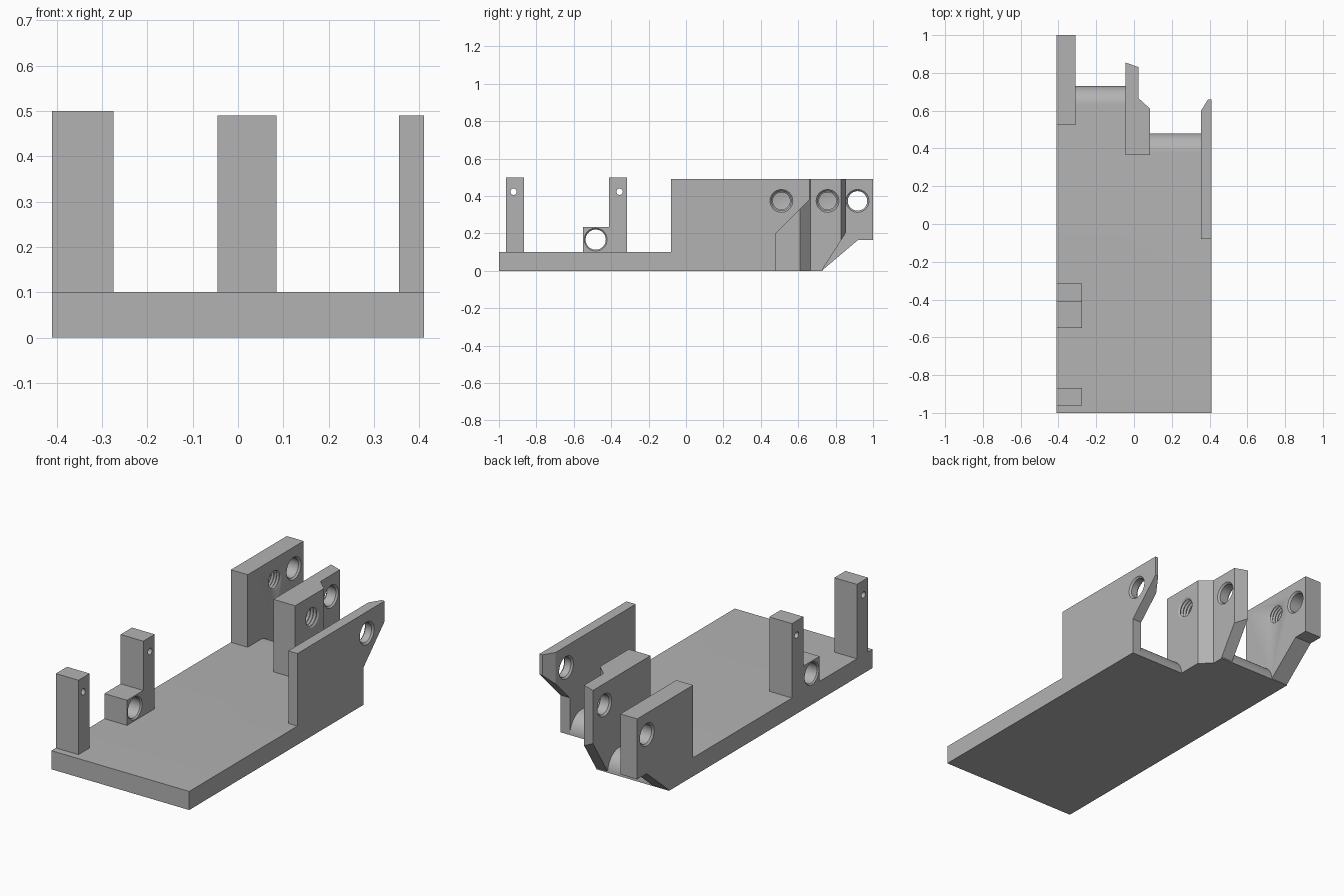
import bpy
import bmesh
import math

if "Cube" in bpy.data.objects:
    bpy.data.objects.remove(bpy.data.objects["Cube"], do_unlink=True)

grey = bpy.data.materials.new("plain grey")
grey.use_nodes = True
grey.diffuse_color = (0.45, 0.45, 0.45, 1)
grey.node_tree.nodes["Principled BSDF"].inputs["Base Color"].default_value = grey.diffuse_color


def finish(name, bm):
    bmesh.ops.recalc_face_normals(bm, faces=bm.faces)
    mesh = bpy.data.meshes.new(name)
    bm.to_mesh(mesh)
    bm.free()
    mesh.materials.append(grey)
    obj = bpy.data.objects.new(name, mesh)
    bpy.context.collection.objects.link(obj)
    return obj


def prism(name, points, offset):
    """Extrude a flat outline of 3D points by an offset vector."""
    bm = bmesh.new()
    face = bm.faces.new([bm.verts.new(p) for p in points])
    new = bmesh.ops.extrude_face_region(bm, geom=[face])["geom"]
    bmesh.ops.translate(bm, vec=offset, verts=[v for v in new if isinstance(v, bmesh.types.BMVert)])
    return finish(name, bm)


def side_prism(name, profile, x0, x1):
    return prism(name, [(x0, y, z) for y, z in profile], (x1 - x0, 0, 0))


def plan_prism(name, outline):
    return prism(name, [(x, y, -0.2) for x, y in outline], (0, 0, 1))


def lathe(profile, y, z, sides=40):
    """Turn an (x, radius) profile about an axis parallel to x."""
    bm = bmesh.new()
    rings = []
    for x, r in profile:
        angles = [2 * math.pi * i / sides for i in range(sides)]
        rings.append([bm.verts.new((x, y + r * math.cos(a), z + r * math.sin(a))) for a in angles])
    for a, b in zip(rings, rings[1:]):
        for i in range(sides):
            j = (i + 1) % sides
            bm.faces.new((a[i], a[j], b[j], b[i]))
    bm.faces.new(rings[0])
    bm.faces.new(rings[-1])
    return finish("hole_cutter", bm)


def boolean(obj, cutter, operation="DIFFERENCE"):
    cutter.hide_render = True
    mod = obj.modifiers.new("cut", "BOOLEAN")
    mod.operation = operation
    mod.solver = "EXACT"
    mod.object = cutter
    bpy.context.view_layer.objects.active = obj
    bpy.ops.object.modifier_apply(modifier=mod.name)
    bpy.data.objects.remove(cutter, do_unlink=True)


def through_hole(obj, x0, x1, y, z, r=0.052, rim=0.061):
    c = rim - r
    boolean(obj, lathe([(x0 - c, rim + c), (x0 + c, r), (x1 - c, r), (x1 + c, rim + c)], y, z))


def threaded_hole(obj, face_x, depth, y, z):
    """Blind hole with grooved sides, opening towards +x."""
    turns = 5
    step = depth / turns
    profile = [(face_x + 0.02, 0.056), (face_x, 0.056)]
    for i in range(turns):
        x = face_x - i * step
        profile += [(x - step * 0.35, 0.046), (x - step * 0.85, 0.054)]
    profile.append((face_x - depth, 0.046))
    boolean(obj, lathe(profile, y, z))


def round_end(y, r=0.1, steps=12):
    """Quarter round from the bottom back edge up to the plate top."""
    return [(y - r + r * math.cos(a), r * math.sin(a))
            for a in (math.pi / 2 * i / steps for i in range(steps + 1))]


LEFT_X, RIGHT_X = -0.41, 0.41
AXIS_Z, TOP = 0.374, 0.49

# Base plate with two rounded back edges at different depths
base = side_prism("base_plate", [(-1, 0)] + round_end(0.73) + [(-1, 0.1)], LEFT_X, RIGHT_X)
step_profile = [(0.48, -0.1)] + round_end(0.48) + [(0.38, 0.2), (1, 0.2), (1, -0.1)]
boolean(base, side_prism("step_cutter", step_profile, 0.02, 0.6))

# Outer wall on the long-post side, square in plan
wall_a = side_prism("rear_wall", [(0.525, 0), (0.725, 0), (0.92, 0.165), (1, 0.165),
                                  (1, TOP), (0.525, TOP)], LEFT_X, -0.31)
through_hole(wall_a, LEFT_X, -0.31, 0.917, AXIS_Z)
threaded_hole(wall_a, -0.31, 0.08, 0.757, AXIS_Z)

# Middle wall, stepped in plan
wall_b = side_prism("middle_wall", [(0.3, 0), (0.725, 0), (0.9, 0.275), (0.9, TOP), (0.3, TOP)], -0.2, 0.2)
boolean(wall_b, plan_prism("plan_cutter", [(-0.045, 0.365), (0.085, 0.365), (0.085, 0.61),
                                           (0.025, 0.665), (0.025, 0.83), (-0.045, 0.855)]), "INTERSECT")
through_hole(wall_b, -0.045, 0.025, 0.757, AXIS_Z)
threaded_hole(wall_b, 0.085, 0.09, 0.51, AXIS_Z)

# Thin outer wall with a bevelled back edge
wall_c = side_prism("thin_wall", [(-0.2, 0), (0.48, 0), (0.48, 0.2), (0.7, 0.42),
                                  (0.7, TOP), (-0.2, TOP)], 0.2, 0.6)
boolean(wall_c, plan_prism("plan_cutter", [(0.355, -0.08), (RIGHT_X, -0.08), (RIGHT_X, 0.66),
                                           (0.392, 0.66), (0.355, 0.6)]), "INTERSECT")
through_hole(wall_c, 0.355, RIGHT_X, 0.51, AXIS_Z)

# Front post, and second post with a bored block in front of it
POST_X = -0.275
post_a = side_prism("front_post", [(-0.962, 0.1), (-0.867, 0.1), (-0.867, 0.5), (-0.962, 0.5)], LEFT_X, POST_X)
post_b = side_prism("bored_post", [(-0.55, 0.1), (-0.315, 0.1), (-0.315, 0.5), (-0.412, 0.5),
                                   (-0.412, 0.235), (-0.55, 0.235)], LEFT_X, POST_X)
through_hole(post_b, LEFT_X, POST_X, -0.483, 0.167, 0.054)
for post, y in ((post_a, -0.922), (post_b, -0.355)):
    boolean(post, lathe([(-0.5, 0.017), (-0.2, 0.017)], y, 0.423, 24))

# Smooth the round surfaces only
bpy.ops.object.select_all(action="DESELECT")
for part in (base, wall_a, wall_b, wall_c, post_a, post_b):
    part.select_set(True)
bpy.context.view_layer.objects.active = base
bpy.ops.object.shade_smooth_by_angle(angle=math.radians(30))
